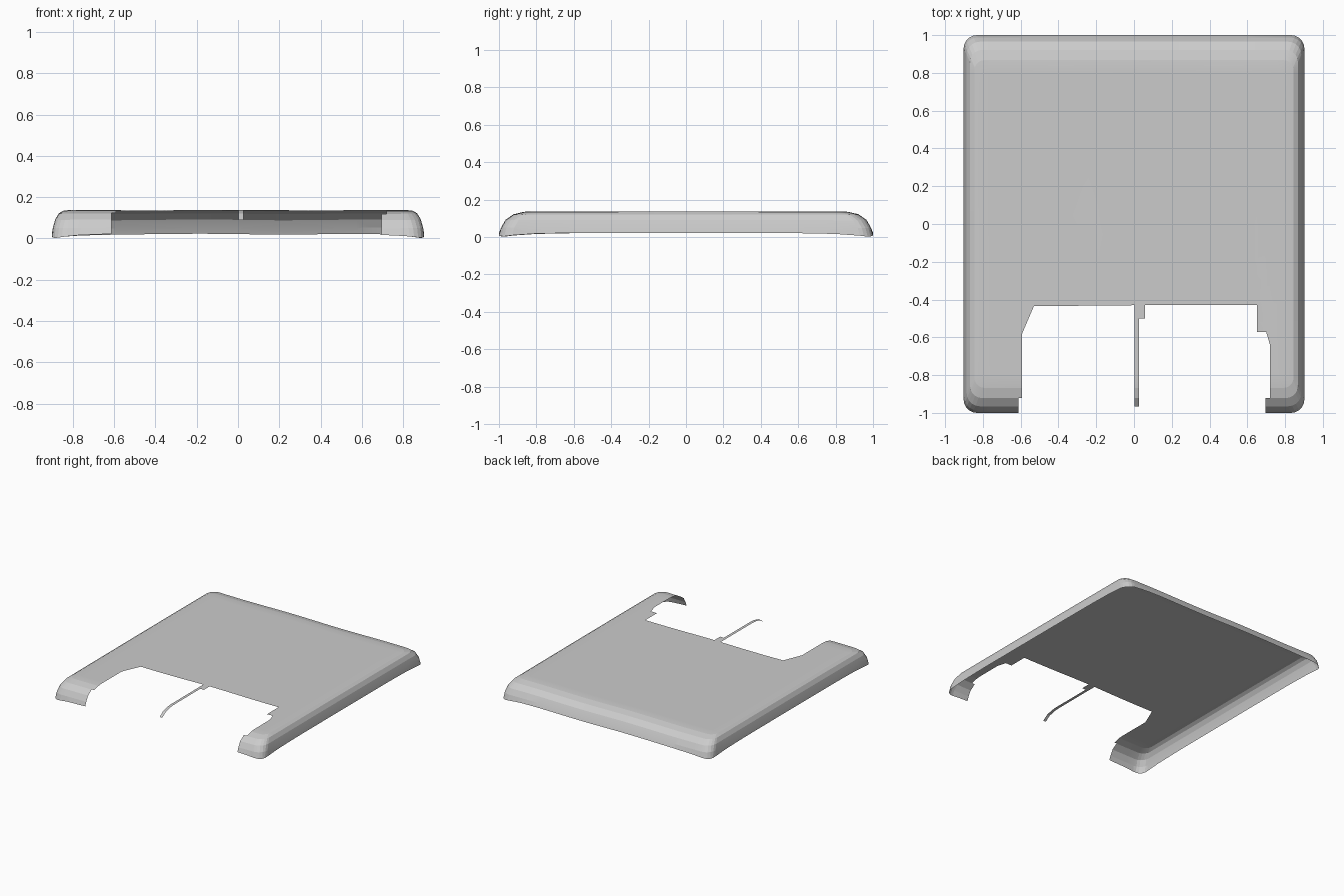
import bpy, bmesh, math
from mathutils import Vector

if "Cube" in bpy.data.objects:
    bpy.data.objects.remove(bpy.data.objects["Cube"])

# Edge profile of the shell: half width, half depth, height, corner radius
PROFILE = [
    (0.902, 1.000, 0.014, 0.070), (0.897, 0.988, 0.050, 0.070),
    (0.886, 0.965, 0.090, 0.070), (0.868, 0.922, 0.120, 0.065),
    (0.845, 0.868, 0.133, 0.055), (0.810, 0.830, 0.136, 0.040),
]

# Openings in the front, seen from above, either side of the centre strip
LEFT_GAP = [(-0.612, -1.1), (-0.612, -0.92), (-0.592, -0.92), (-0.592, -0.58),
            (-0.53, -0.435), (0.003, -0.43), (0.003, -1.1)]
RIGHT_GAP = [(0.026, -1.1), (0.026, -0.5), (0.057, -0.5), (0.057, -0.43),
             (0.65, -0.43), (0.65, -0.572), (0.70, -0.572), (0.72, -0.64),
             (0.72, -0.92), (0.695, -0.92), (0.695, -1.1)]
STRIP_END = [(-0.1, -1.1), (-0.1, -0.965), (0.1, -0.965), (0.1, -1.1)]


def ring(bm, hx, hy, z, r, steps=5):
    """Rounded rectangle of vertices."""
    out = []
    for q, (sx, sy) in enumerate([(1, 1), (-1, 1), (-1, -1), (1, -1)]):
        for i in range(steps + 1):
            a = (q + i / steps) * math.pi / 2
            out.append(bm.verts.new((sx * (hx - r) + r * math.cos(a),
                                     sy * (hy - r) + r * math.sin(a), z)))
    return out


def cut(bm, co, no):
    bmesh.ops.bisect_plane(bm, geom=bm.verts[:] + bm.edges[:] + bm.faces[:],
                           dist=1e-5, plane_co=co, plane_no=no)


def inside(p, poly):
    hit = False
    for (ax, ay), (bx, by) in zip(poly, poly[1:] + poly[:1]):
        if (ay > p.y) != (by > p.y) and p.x < ax + (p.y - ay) * (bx - ax) / (by - ay):
            hit = not hit
    return hit


# Draped shell: stacked rings closed by a flat top
bm = bmesh.new()
rings = [ring(bm, *p) for p in PROFILE]
for lo, hi in zip(rings, rings[1:]):
    for i in range(len(lo)):
        j = (i + 1) % len(lo)
        bm.faces.new((lo[i], lo[j], hi[j], hi[i]))
bm.faces.new(rings[-1])

# Regular cuts, so the sheet can ripple
for i in range(-4, 5):
    cut(bm, (i * 0.19, 0, 0), (1, 0, 0))
    cut(bm, (0, i * 0.2, 0), (0, 1, 0))

# Score the opening outlines, then remove the faces within them
gaps = [LEFT_GAP, RIGHT_GAP, STRIP_END]
for poly in gaps:
    for a, b in zip(poly, poly[1:]):
        d = Vector((b[0] - a[0], b[1] - a[1], 0)).normalized()
        cut(bm, (a[0], a[1], 0), (-d.y, d.x, 0))
doomed = [f for f in bm.faces
          if any(inside(f.calc_center_median(), g) for g in gaps)]
bmesh.ops.delete(bm, geom=doomed, context='FACES')

# Gentle ripple, with the corners of the lower rim drooping to the ground
for v in bm.verts:
    x, y, z = v.co
    v.co.z += 0.002 * math.cos(7.5 * x + 1.5 * y)
    if z < 0.03:
        droop = min(abs(x) / 0.88, 1) ** 8 * min(abs(y) / 0.97, 1) ** 8
        v.co.z = max(0.0, v.co.z + 0.007 - 0.018 * droop)

mesh = bpy.data.meshes.new("cover_sheet")
bm.to_mesh(mesh)
bm.free()
cover = bpy.data.objects.new("cover_sheet", mesh)
bpy.context.collection.objects.link(cover)
bpy.context.view_layer.objects.active = cover
cover.select_set(True)
bpy.ops.object.shade_smooth_by_angle(angle=math.radians(8))
